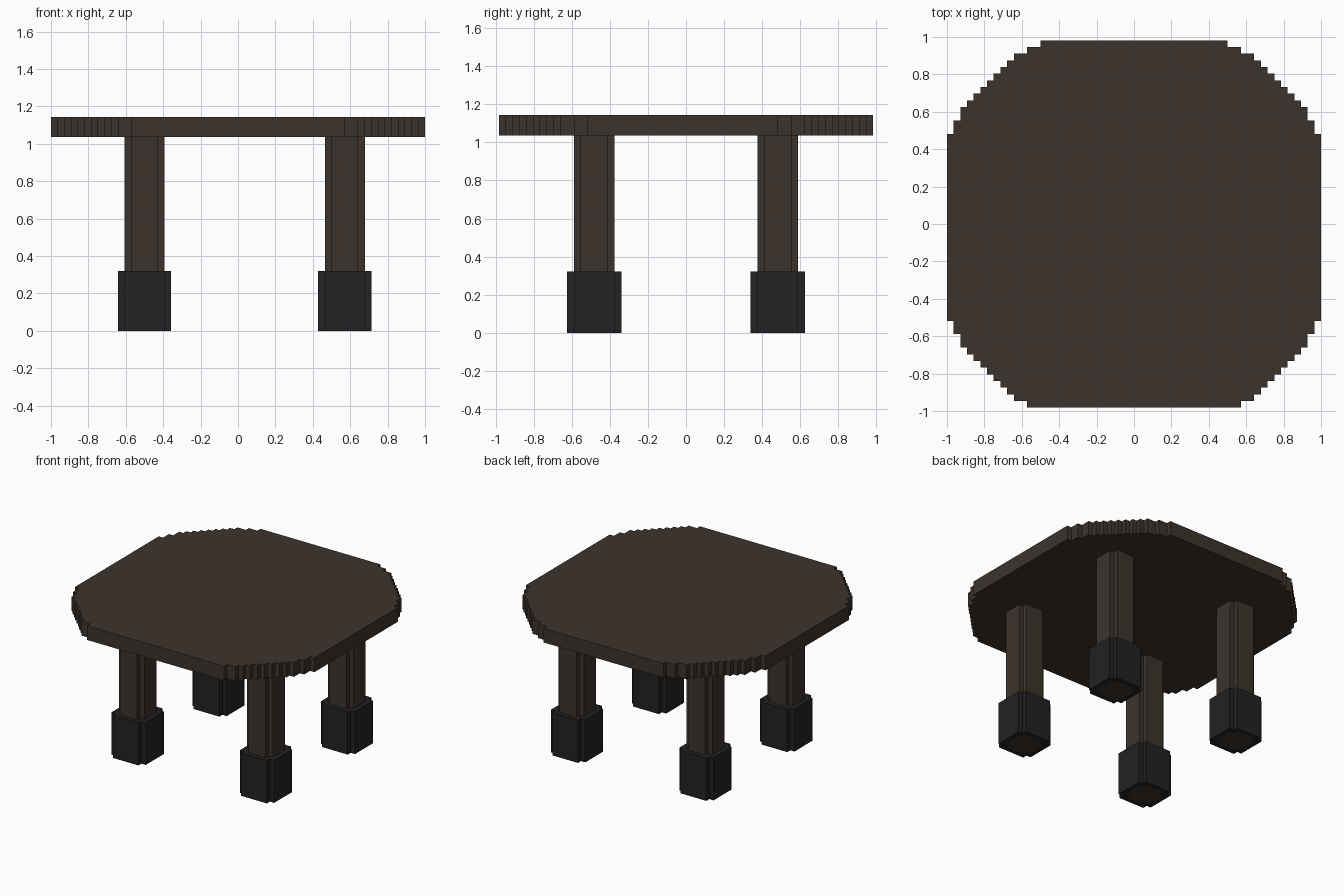
import bpy
import bmesh
import math

V = 1 / 28  # size of one grid cell

cube = bpy.data.objects.get("Cube")
if cube:
    bpy.data.objects.remove(cube, do_unlink=True)


def srgb(c):
    c /= 255
    return c / 12.92 if c <= 0.04045 else ((c + 0.055) / 1.055) ** 2.4


def material(name, rgb):
    mat = bpy.data.materials.new(name)
    colour = [srgb(c) for c in rgb] + [1]
    mat.diffuse_color = colour
    mat.use_nodes = True
    bsdf = mat.node_tree.nodes["Principled BSDF"]
    bsdf.inputs["Base Color"].default_value = colour
    bsdf.inputs["Roughness"].default_value = 0.9
    return mat


WOOD = material("dark brown wood", (60, 51, 44))
BLACK = material("black", (34, 34, 34))


def finish(name, bm, mat, location=(0, 0, 0)):
    bmesh.ops.recalc_face_normals(bm, faces=bm.faces)
    mesh = bpy.data.meshes.new(name)
    bm.to_mesh(mesh)
    bm.free()
    mesh.materials.append(mat)
    obj = bpy.data.objects.new(name, mesh)
    obj.location = location
    bpy.context.collection.objects.link(obj)
    return obj


def loop(bm, outline, z):
    return [bm.verts.new((x * V, y * V, z * V)) for x, y in outline]


def walls(bm, a, b):
    """Join two matching loops with a band of quads."""
    n = len(a)
    for i in range(n):
        j = (i + 1) % n
        bm.faces.new((a[i], a[j], b[j], b[i]))


def prism(name, outline, z0, z1, mat, location=(0, 0, 0)):
    bm = bmesh.new()
    low, high = loop(bm, outline, z0), loop(bm, outline, z1)
    walls(bm, low, high)
    bm.faces.new(high)
    bm.faces.new(low[::-1])
    return finish(name, bm, mat, location)


def notched_square(h):
    """Square of half-width h with one cell cut from every corner."""
    k = h - 1
    corner = [(h, k), (k, k), (k, h)]
    points = []
    for turn in range(4):
        points += corner
        corner = [(-y, x) for x, y in corner]
    return points


def sleeve(name, inner, outer, z0, z1, mat, location):
    """Open band that wraps the bottom of a leg."""
    bm = bmesh.new()
    out_low, out_high = loop(bm, outer, z0), loop(bm, outer, z1)
    in_low, in_high = loop(bm, inner, z0), loop(bm, inner, z1)
    walls(bm, out_low, out_high)
    walls(bm, out_high, in_high)
    walls(bm, in_low, out_low)
    return finish(name, bm, mat, location)


# Table top: a stepped disc trimmed to a square, one row shorter at the front
def half_width(row):
    return min(28, math.floor(math.sqrt(31 ** 2 - (abs(row + 0.5)) ** 2) + 0.5))


right_edge = []
for row in range(-27, 28):
    w = half_width(row)
    if right_edge and right_edge[-1][0] == w:
        right_edge[-1] = (w, row + 0.5)
    else:
        right_edge += [(w, row - 0.5), (w, row + 0.5)]
left_edge = [(-x, y) for x, y in reversed(right_edge)]
prism("table_top", right_edge + left_edge, 29, 32, WOOD)

# Four legs, each with a black sleeve foot
for side, x in (("right", -14), ("left", 16)):
    for end, y in (("front", -13.5), ("back", 13.5)):
        place = (x * V, y * V, 0)
        prism(f"{end}_{side}_leg", notched_square(3), 0, 29, WOOD, place)
        sleeve(f"{end}_{side}_foot", notched_square(3), notched_square(4),
               0, 9, BLACK, place)
